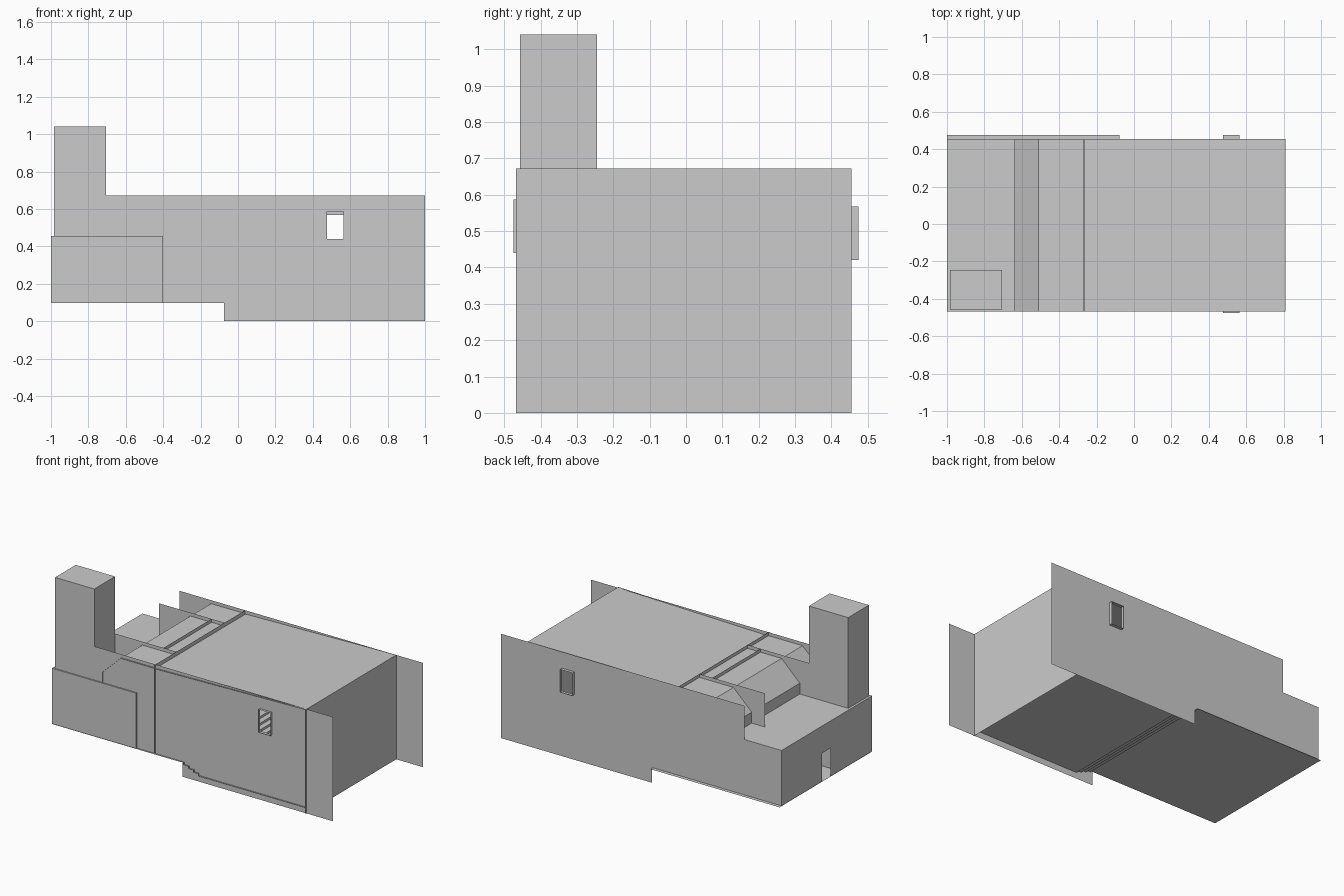
import bpy, bmesh

if "Cube" in bpy.data.objects:
    bpy.data.objects.remove(bpy.data.objects["Cube"])

AXES = {'x': lambda c, u, v: (c, u, v),   # outline in (y, z)
        'y': lambda c, u, v: (u, c, v),   # outline in (x, z)
        'z': lambda c, u, v: (u, v, c)}   # outline in (x, y)


def finish(name, bm):
    me = bpy.data.meshes.new(name)
    bm.to_mesh(me)
    bm.free()
    ob = bpy.data.objects.new(name, me)
    bpy.context.collection.objects.link(ob)
    return ob


def rect(u0, u1, v0, v1):
    return [(u0, v0), (u1, v0), (u1, v1), (u0, v1)]


def sheet(name, axis, c, *loops):
    """Flat panel: the first loop is the outline, the others are holes."""
    bm = bmesh.new()
    edges = []
    for loop in loops:
        vs = [bm.verts.new(AXES[axis](c, u, v)) for u, v in loop]
        edges += [bm.edges.new((vs[i - 1], vs[i])) for i in range(len(vs))]
    bmesh.ops.triangle_fill(bm, use_beauty=True, use_dissolve=False, edges=edges)
    return finish(name, bm)


def ribbon(name, axis, c0, c1, path, closed=False):
    """Path swept along an axis, open at both ends."""
    bm = bmesh.new()
    a = [bm.verts.new(AXES[axis](c0, u, v)) for u, v in path]
    b = [bm.verts.new(AXES[axis](c1, u, v)) for u, v in path]
    for i in range(0 if closed else 1, len(path)):
        bm.faces.new((a[i - 1], a[i], b[i], b[i - 1]))
    bmesh.ops.recalc_face_normals(bm, faces=bm.faces)
    return finish(name, bm)


Y0, Y1 = -0.455, 0.455      # long walls
LIP = -0.468                # slabs poke slightly through the front wall
TOP = 0.672
win_front = rect(0.477, 0.565, 0.44, 0.587)
win_back = rect(0.477, 0.565, 0.42, 0.567)

# long side walls with a window each
base = [(-0.075, 0.098), (-0.075, 0), (1, 0), (1, TOP)]
sheet("front_wall", 'y', Y0 - 0.004,
      [(-0.985, 0.098)] + base + [(-0.985, TOP)], win_front)
sheet("back_wall", 'y', Y1,
      [(-1, 0.098)] + base + [(-0.735, TOP), (-0.735, 0.455), (-1, 0.455)], win_back)
ribbon("front_window_frame", 'y', -0.475, Y0, win_front, True)
ribbon("back_window_frame", 'y', Y1, 0.475, win_back, True)

# hall: end wall, gently sloping roof, stepped floor and rear partition
sheet("hall_end_wall", 'x', 0.81, rect(LIP, Y1, 0, TOP))
ribbon("hall_roof", 'y', LIP, Y1, [(-0.265, 0.648), (0.81, TOP)])
steps = [(-0.27, 0.098)]
for i in range(4):
    x = -0.06 + i * 0.035
    steps += [(x, 0.098 - i * 0.0145), (x, 0.098 - (i + 1) * 0.0145)]
ribbon("hall_floor", 'y', LIP, Y1, steps + [(0.81, 0.04)])
sheet("hall_partition", 'x', -0.267, rect(LIP, Y1, 0.1, TOP))

# raised rooms behind the hall with a bevelled roof
ribbon("upper_roof", 'y', LIP, Y1,
       [(-0.64, 0.455), (-0.64, 0.525), (-0.51, 0.65), (-0.267, 0.65)])
sheet("roof_upstand", 'x', -0.36, rect(-0.245, 0.245, 0.455, TOP))
for side, s in (("front", -1), ("back", 1)):
    sheet(side + "_inner_wall", 'y', 0.245 * s, rect(-0.735, -0.267, 0.1, TOP))
    # angled entrance passage walls
    ribbon(side + "_passage_wall", 'z', 0.1, 0.452,
           [(-0.998, 0.13 * s), (-0.86, 0.13 * s), (-0.735, 0.245 * s)])

# lobby shell with a doorway in its end wall
sheet("lobby_end_wall", 'x', -1,
      [(LIP, 0.098), (-0.045, 0.098), (-0.045, 0.28), (0.045, 0.28),
       (0.045, 0.098), (Y1, 0.098), (Y1, 0.455), (LIP, 0.455)])
sheet("lobby_front_wall", 'y', LIP, rect(-1, -0.4, 0.098, 0.455))
sheet("lobby_roof", 'z', 0.455, rect(-1, -0.4, LIP, Y1))
sheet("lobby_inner_wall", 'x', -0.4, rect(LIP, Y1, 0.098, 0.455))
sheet("lobby_floor", 'z', 0.096, rect(-1, -0.078, LIP, 0.475))

# tower at the front corner
ribbon("tower_sides", 'z', 0.455, 1.04, rect(-0.985, -0.705, -0.456, -0.245), True)
sheet("tower_top", 'z', 1.04, rect(-0.985, -0.705, -0.456, -0.245))
